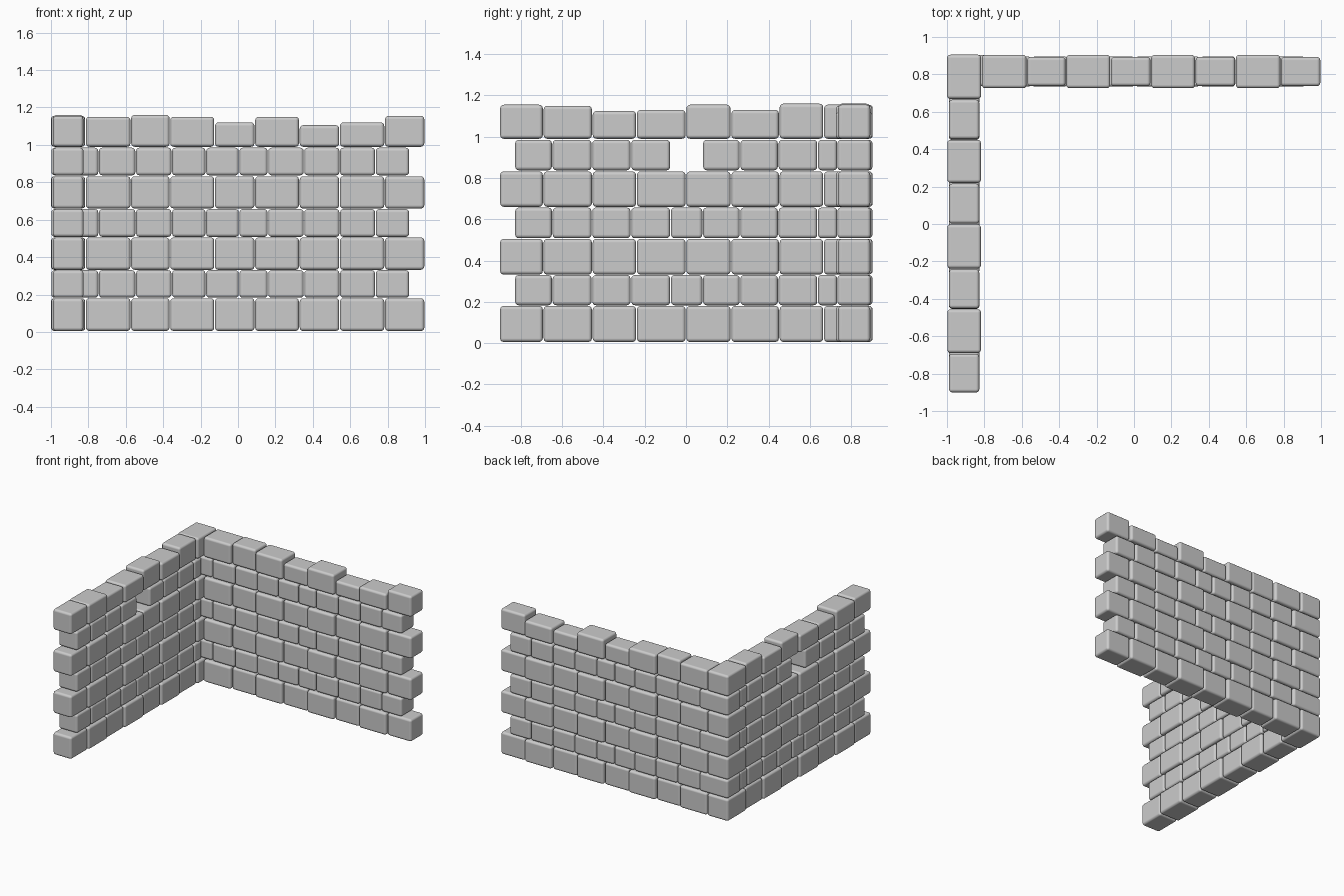
import bpy, bmesh
from mathutils import Matrix

if "Cube" in bpy.data.objects:
    bpy.data.objects.remove(bpy.data.objects["Cube"])

# course heights (bottom, top); even courses use big stones, odd ones small stones
COURSES = [(0.005, 0.18), (0.183, 0.33), (0.332, 0.505), (0.508, 0.657),
           (0.66, 0.832), (0.837, 0.985), (0.99, 1.155)]

# stone joints along each wall
BACK_EVEN = [-0.815, -0.573, -0.364, -0.125, 0.09, 0.328, 0.543, 0.784, 0.998]
BACK_ODD = [-0.745, -0.547, -0.354, -0.172, 0.006, 0.16, 0.353, 0.544, 0.735, 0.917]
SIDE_EVEN = [-0.903, -0.692, -0.454, -0.24, 0.0, 0.218, 0.452, 0.667]
SIDE_ODD = [-0.83, -0.648, -0.456, -0.267, -0.075, 0.081, 0.262, 0.447, 0.638, 0.735]

# uneven stone tops of the highest course
BACK_TOPS = [1.15, 1.16, 1.15, 1.12, 1.15, 1.105, 1.12, 1.155]
SIDE_TOPS = [1.155, 1.15, 1.125, 1.13, 1.155, 1.13, 1.16]


def stones(name, boxes):
    """One object made of rounded stone blocks (x0, x1, y0, y1, z0, z1)."""
    bm = bmesh.new()
    for x0, x1, y0, y1, z0, z1 in boxes:
        m = (Matrix.Translation(((x0 + x1) / 2, (y0 + y1) / 2, (z0 + z1) / 2))
             @ Matrix.Diagonal((x1 - x0, y1 - y0, z1 - z0, 1)))
        bmesh.ops.create_cube(bm, size=1, matrix=m)
    me = bpy.data.meshes.new(name)
    bm.to_mesh(me)
    bm.free()
    me.shade_smooth()
    ob = bpy.data.objects.new(name, me)
    bpy.context.collection.objects.link(ob)
    bev = ob.modifiers.new("rounded_edges", 'BEVEL')
    bev.width = 0.018
    bev.segments = 3
    bev.harden_normals = True


G = 0.002  # half joint gap
for row, (z0, z1) in enumerate(COURSES):
    odd, top = row % 2, row == len(COURSES) - 1

    # back wall course
    xs = BACK_ODD if odd else BACK_EVEN
    boxes = []
    for i, (a, b) in enumerate(zip(xs, xs[1:])):
        t = 0.008 if odd else 0.011 * (i % 2)
        boxes.append((a + G, b - G, 0.726 + t, 0.904 - t, z0,
                      BACK_TOPS[i] if top else z1))
    stones(f"back_wall_course_{row}", boxes)

    # left wall course, with one stone missing in the sixth course
    ys = SIDE_ODD if odd else SIDE_EVEN
    boxes = []
    for i, (a, b) in enumerate(zip(ys, ys[1:])):
        if row == 5 and i == 4:
            continue
        t = 0.008 if odd else 0.009 * ((i + 1) % 2)
        boxes.append((-0.998 + t, -0.818 - t, a + G, b - G, z0,
                      SIDE_TOPS[i] if top else z1))
    stones(f"left_wall_course_{row}", boxes)

    # corner stone, alternating direction
    if odd:
        corner = (-0.998, -0.747, 0.737, 0.904, z0, z1)
    else:
        corner = (-1.0, -0.817, 0.669, 0.905, z0, z1)
    stones(f"corner_stone_{row}", [corner])
